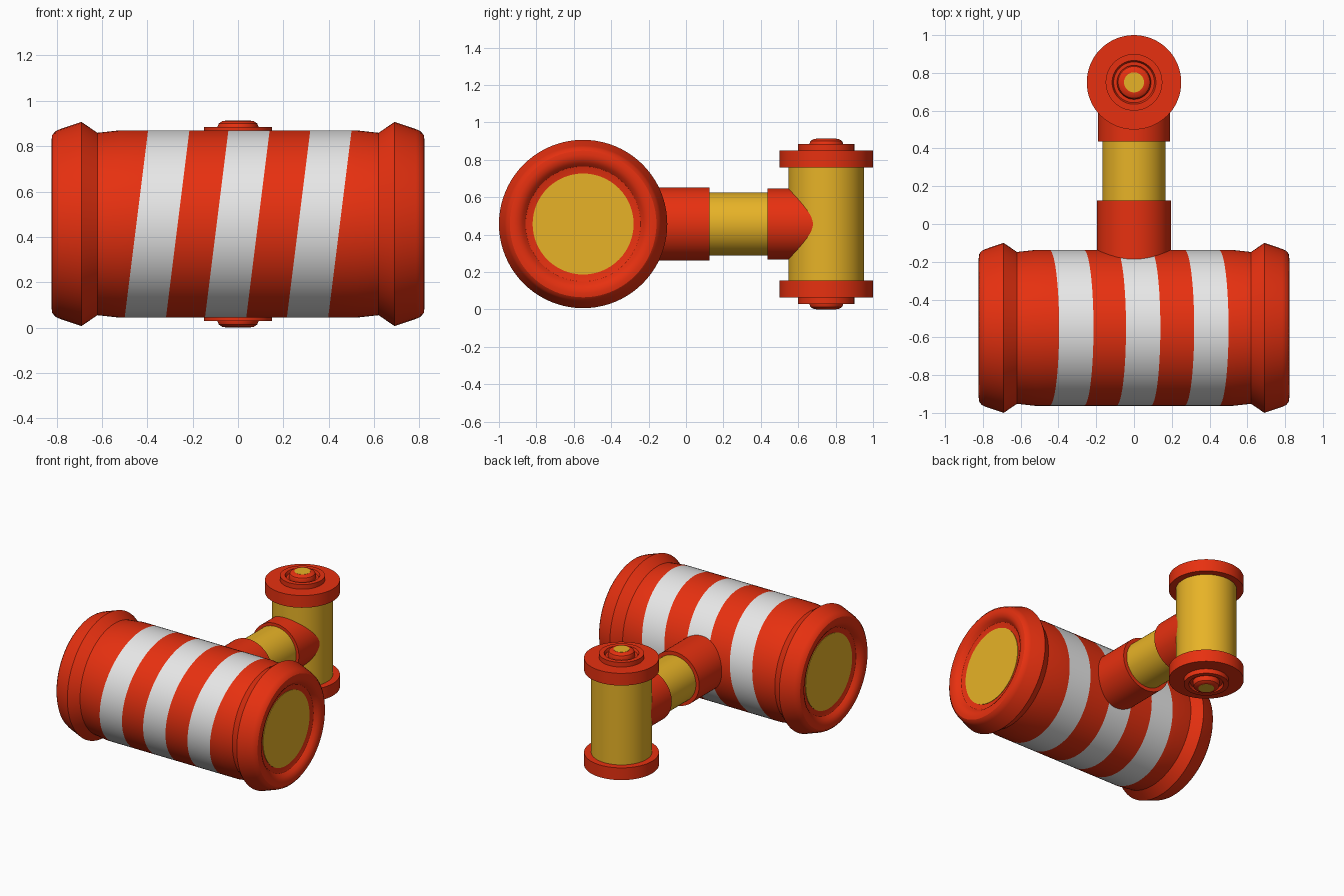
import bpy, bmesh, math
from mathutils import Matrix, Vector

if "Cube" in bpy.data.objects:
    bpy.data.objects.remove(bpy.data.objects["Cube"], do_unlink=True)

MID = 0.457            # height of the drum and arm axes
DRUM_Y, GRIP_Y = -0.55, 0.75


def material(name, color):
    m = bpy.data.materials.new(name)
    m.use_nodes = True
    m.diffuse_color = (*color, 1)
    m.node_tree.nodes["Principled BSDF"].inputs["Base Color"].default_value = (*color, 1)
    return m


RED = material("red paint", (0.8, 0.03, 0.005))
GOLD = material("gold paint", (0.8, 0.45, 0.02))
WHITE = material("white paint", (0.8, 0.8, 0.8))

# Directions that turn a z-axis lathe towards another axis
TURN = {"x": Matrix.Rotation(math.pi / 2, 4, "Y"),
        "y": Matrix.Rotation(-math.pi / 2, 4, "X"),
        "z": Matrix.Identity(4),
        "-z": Matrix.Rotation(math.pi, 4, "X")}


def lathe(name, profile, axis, center, mats, sides=64, paint=None):
    """Revolve (radius, height) points about an axis and cap the open ends."""
    bm = bmesh.new()
    rings = []
    for r, h in profile:
        rings.append([bm.verts.new((r * math.cos(a), r * math.sin(a), h))
                      for a in (2 * math.pi * i / sides for i in range(sides))])
    for lo, hi in zip(rings, rings[1:]):
        for i in range(sides):
            j = (i + 1) % sides
            bm.faces.new((lo[i], lo[j], hi[j], hi[i]))
    bm.faces.new(rings[0][::-1])
    bm.faces.new(rings[-1])
    bm.transform(Matrix.Translation(center) @ TURN[axis])
    bmesh.ops.recalc_face_normals(bm, faces=bm.faces)
    if paint:
        paint(bm)
    mesh = bpy.data.meshes.new(name)
    bm.to_mesh(mesh)
    bm.free()
    for m in mats:
        mesh.materials.append(m)
    ob = bpy.data.objects.new(name, mesh)
    bpy.context.collection.objects.link(ob)
    bpy.ops.object.select_all(action="DESELECT")
    ob.select_set(True)
    bpy.context.view_layer.objects.active = ob
    bpy.ops.object.shade_smooth_by_angle(angle=math.radians(28))
    return ob


# Slanted stripes: cut the drum along tilted planes, then paint between them
STRIPES, HALF, SLOPE = (-0.357, -0.003, 0.358), 0.091, 0.125


def paint_stripes(bm):
    for c in STRIPES:
        for edge in (c - HALF, c + HALF):
            bmesh.ops.bisect_plane(bm, geom=bm.verts[:] + bm.edges[:] + bm.faces[:],
                                   plane_co=Vector((edge, 0, MID)),
                                   plane_no=Vector((1, 0, -SLOPE)))
    for f in bm.faces:
        p = f.calc_center_median()
        x = p.x - SLOPE * (p.z - MID)
        f.material_index = int(any(abs(x - c) < HALF for c in STRIPES))


# Drum with flared rims and recessed ends
half = [(0.413, 0.52), (0.402, 0.62), (0.45, 0.69), (0.418, 0.785),
        (0.408, 0.806), (0.392, 0.819), (0.37, 0.822), (0.345, 0.818),
        (0.325, 0.805), (0.308, 0.785), (0.27, 0.775)]
profile = [(r, -h) for r, h in reversed(half)] + half
lathe("drum", profile, "x", (0, DRUM_Y, MID), [RED, WHITE], 80, paint_stripes)

# Gold striking faces
for side, s in (("left", 1), ("right", -1)):
    lathe(side + "_drum_face", [(0.27, -0.004), (0.27, 0.004)], "x",
          (s * 0.775, DRUM_Y, MID), [GOLD])

# Connecting arm
for name, r, start, end, mat in (("drum_socket", 0.195, -0.3, 0.125, RED),
                                 ("arm_rod", 0.168, 0.1, 0.5, GOLD),
                                 ("grip_socket", 0.19, 0.437, 0.74, RED)):
    lathe(name, [(r, start), (r, end)], "y", (0, 0, MID), [mat])

# Upright grip
lathe("grip", [(0.203, -0.32), (0.203, 0.32)], "z", (0, GRIP_Y, MID), [GOLD])

# End caps of the grip, each with a raised disc, a groove and a rounded knob
cap = [(0.25, 0.303), (0.25, 0.393), (0.15, 0.393), (0.15, 0.427),
       (0.116, 0.427), (0.108, 0.408), (0.09, 0.408), (0.09, 0.43),
       (0.084, 0.444), (0.07, 0.453), (0.053, 0.456)]
for end, axis in (("top", "z"), ("bottom", "-z")):
    lathe(end + "_cap", cap, axis, (0, GRIP_Y, MID), [RED])
    lathe(end + "_knob_tip", [(0.053, 0.452), (0.053, 0.457)], axis,
          (0, GRIP_Y, MID), [GOLD])
